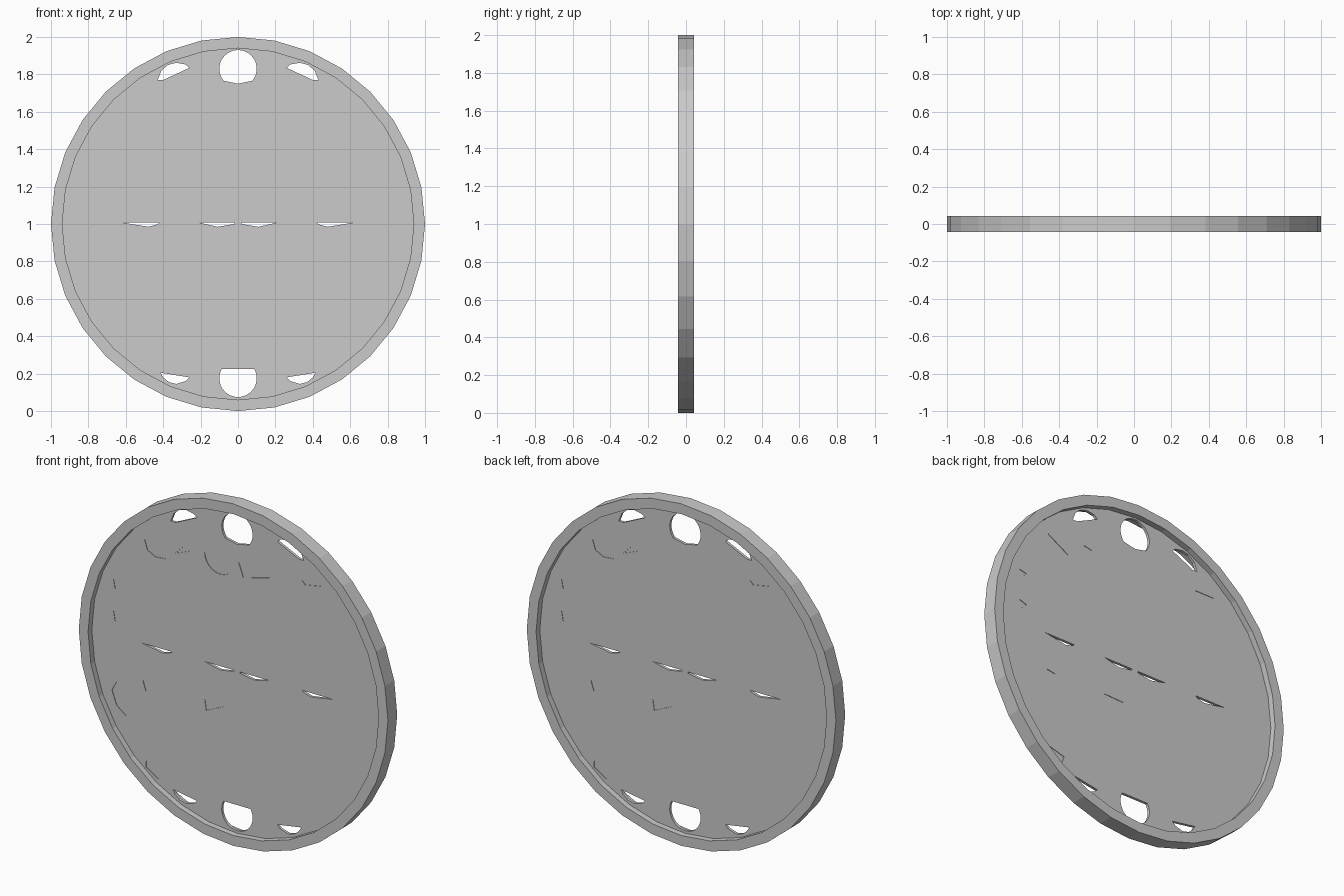
import bpy, bmesh, math

if "Cube" in bpy.data.objects:
    bpy.data.objects.remove(bpy.data.objects["Cube"])

CZ = 1.0


def ring_pts(r, n=32):
    return [(r * math.sin(2 * math.pi * i / n), CZ + r * math.cos(2 * math.pi * i / n)) for i in range(n)]


def arc(cx, cz, r, a0, a1, n=16):
    return [(cx + r * math.cos(math.radians(a0 + (a1 - a0) * i / n)),
             cz + r * math.sin(math.radians(a0 + (a1 - a0) * i / n))) for i in range(n + 1)]


def mirror(pts):
    return [(-x, z) for x, z in pts]


def prisms(name, items):
    """Extrude each (outline, y0, y1) into a closed prism inside one object."""
    bm = bmesh.new()
    for pts, y0, y1 in items:
        a = [bm.verts.new((x, y0, z)) for x, z in pts]
        b = [bm.verts.new((x, y1, z)) for x, z in pts]
        n = len(pts)
        bm.faces.new(a)
        bm.faces.new(b[::-1])
        for i in range(n):
            bm.faces.new((a[i], b[i], b[(i + 1) % n], a[(i + 1) % n]))
    bmesh.ops.recalc_face_normals(bm, faces=bm.faces)
    me = bpy.data.meshes.new(name)
    bm.to_mesh(me)
    bm.free()
    ob = bpy.data.objects.new(name, me)
    bpy.context.collection.objects.link(ob)
    return ob


def cut(target, cutter):
    mod = target.modifiers.new("cut", 'BOOLEAN')
    mod.operation, mod.solver, mod.object = 'DIFFERENCE', 'EXACT', cutter
    bpy.context.view_layer.objects.active = target
    bpy.ops.object.modifier_apply(modifier=mod.name)
    bpy.data.objects.remove(cutter)


# Raised rim: square section swept round 32 sides
H, N = 0.043, 32
bm = bmesh.new()
loops = [[bm.verts.new((x, y, z)) for x, z in ring_pts(r)]
         for r, y in ((1, -H), (1, H), (0.94, H), (0.94, -H))]
for k in range(4):
    p, q = loops[k], loops[(k + 1) % 4]
    for i in range(N):
        j = (i + 1) % N
        bm.faces.new((p[i], q[i], q[j], p[j]))
bmesh.ops.recalc_face_normals(bm, faces=bm.faces)
me = bpy.data.meshes.new("rim")
bm.to_mesh(me)
bm.free()
bpy.context.collection.objects.link(bpy.data.objects.new("rim", me))

# Thin recessed panel
T = 0.008
panel = prisms("panel", [(ring_pts(0.945), -T, T)])

# Through holes: top and bottom rounds, side slivers, slits across the middle
top_side = [(-.43, 1.77), (-.40, 1.77), (-.26, 1.835), (-.28, 1.853), (-.33, 1.862), (-.375, 1.85), (-.41, 1.82)]
low_side = [(-.415, .205), (-.26, .18), (-.28, .16), (-.33, .145), (-.37, .155), (-.40, .18)]
slits = [[(-.62, 1.008), (-.42, 1.008), (-.43, .998), (-.48, .985)],
         [(-.21, 1.008), (-.02, 1.008), (-.02, 1.0), (-.11, .985)]]
holes = [arc(0, 1.83, .1, -40, 220, 24) + [(0, 1.75)],
         arc(0, .175, .1, 150, 390, 24)]
for s in [top_side, low_side] + slits:
    holes += [s, mirror(s)]
cut(panel, prisms("hole_cutter", [(h, -.1, .1) for h in holes]))

# Shallow pockets in the faces
shared = [
    [(-.60, 1.62), (-.46, 1.54), (-.53, 1.535), (-.58, 1.56)],
    [(-.40, 1.59), (-.30, 1.63), (-.35, 1.64)],
    [(-.80, 1.33), (-.75, 1.32), (-.79, 1.28)],
    [(-.80, 1.146), (-.75, 1.13), (-.79, 1.09)],
    [(-.61, .79), (-.55, .78), (-.59, .73)],
    [(-.21, .785), (-.08, .78), (-.20, .725)],
    [(-.59, .325), (-.49, .295), (-.51, .24), (-.59, .29)],
    [(.42, 1.65), (.55, 1.65), (.44, 1.63)],
]
front_only = [
    arc(-.11, 1.645, .1, 180, 360, 12),
    [(.01, 1.645), (.21, 1.65), (.21, 1.61), (.04, 1.565)],
    [(-.66, .75), (-.71, .77), (-.78, .74), (-.81, .68), (-.78, .60), (-.72, .555)],
]
D = 0.003
pockets = [(p, -.1, -T + D) for p in shared + front_only]
pockets += [(mirror(p), T - D, .1) for p in shared]
cut(panel, prisms("pocket_cutter", pockets))
